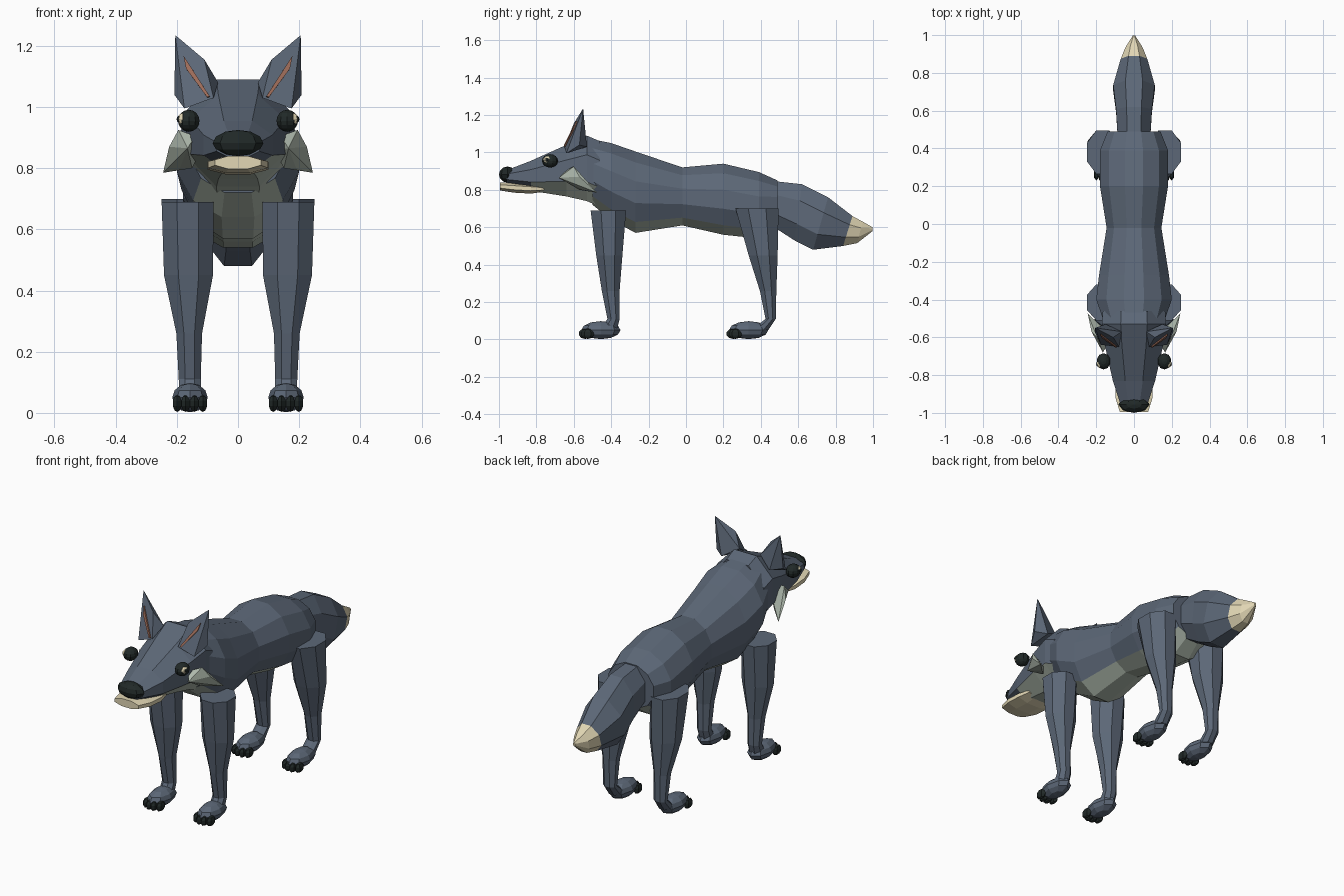
import bpy, bmesh
from math import sin, cos, pi
from mathutils import Vector

cube = bpy.data.objects.get("Cube")
if cube:
    bpy.data.objects.remove(cube, do_unlink=True)


def material(name, r, g, b):
    m = bpy.data.materials.new(name)
    m.diffuse_color = (r, g, b, 1)
    m.use_nodes = True
    bsdf = next(n for n in m.node_tree.nodes if n.type == 'BSDF_PRINCIPLED')
    bsdf.inputs["Base Color"].default_value = (r, g, b, 1)
    return m


SLATE = material("slate fur", .107, .137, .185)
PALE = material("pale grey green", .42, .48, .41)
CREAM = material("cream", .76, .68, .46)
BLACK = material("black", .015, .022, .021)
EARPINK = material("ear orange", .34, .15, .10)


def finish(name, bm, mats):
    bmesh.ops.recalc_face_normals(bm, faces=bm.faces)
    mesh = bpy.data.meshes.new(name)
    bm.to_mesh(mesh)
    bm.free()
    for m in mats:
        mesh.materials.append(m)
    obj = bpy.data.objects.new(name, mesh)
    bpy.context.collection.objects.link(obj)
    return obj


def loft(name, rings, n, mats, rule=None):
    """Skin rings of n points; each ring is a function of (cos, sin)."""
    bm = bmesh.new()
    grid = []
    for ring in rings:
        angles = [(i + .5) * 2 * pi / n for i in range(n)]
        k = 1 / cos(pi / n)
        grid.append([bm.verts.new(ring(k * cos(t), k * sin(t))) for t in angles])
    for j in range(len(grid) - 1):
        for i in range(n):
            a, b = grid[j], grid[j + 1]
            f = bm.faces.new((a[i], a[(i + 1) % n], b[(i + 1) % n], b[i]))
            if rule:
                f.material_index = rule(sin((i + 1) * 2 * pi / n), j)
    bm.faces.new(grid[0])
    last = bm.faces.new(grid[-1])
    if rule:
        last.material_index = rule(0, len(grid) - 2)
    return finish(name, bm, mats)


def upright(y, half, low, high, lean=0):
    """Ring across the body; lean shifts its top backwards."""
    return lambda c, s: (half * c, y + lean * s, (low + high) / 2 + (high - low) / 2 * s)


def level(x, z, half, front, back):
    """Ring around a leg."""
    return lambda c, s: (x + half * c, (front + back) / 2 + (back - front) / 2 * s, z)


def hull(name, points, mat):
    bm = bmesh.new()
    for p in points:
        bm.verts.new(p)
    bmesh.ops.convex_hull(bm, input=bm.verts)
    return finish(name, bm, [mat])


def ball(name, centre, radii, mat, u=8, v=6):
    bm = bmesh.new()
    bmesh.ops.create_uvsphere(bm, u_segments=u, v_segments=v, radius=1)
    for vert in bm.verts:
        vert.co = Vector(a * r + c for a, r, c in zip(vert.co, radii, centre))
    return finish(name, bm, [mat])


# Trunk with a paler underside
loft("body", [
    upright(-.50, .165, .72, 1.07),
    upright(-.40, .20, .64, 1.05),
    upright(-.27, .185, .57, 1.005),
    upright(-.02, .145, .61, .92),
    upright(.20, .18, .56, .94),
    upright(.39, .18, .54, .895),
    upright(.49, .14, .61, .85),
], 12, [SLATE, PALE], lambda s, j: int(s < -.8))

# Tail with a cream tip
loft("tail", [
    upright(.44, .085, .62, .85),
    upright(.60, .095, .53, .83, .02),
    upright(.72, .11, .48, .76, .04),
    upright(.865, .07, .50, .66, .025),
    upright(.93, .045, .515, .63, .015),
    upright(.998, .006, .58, .60),
], 8, [SLATE, CREAM], lambda s, j: int(j > 2))

# Head, throat and jaw
loft("head", [
    upright(-.46, .165, .71, 1.06),
    upright(-.53, .17, .74, 1.09),
    upright(-.64, .155, .765, 1.04),
    upright(-.83, .112, .795, .955),
    upright(-.96, .07, .835, .905),
], 8, [SLATE, PALE], lambda s, j: int(s < -.7 and j < 3))
loft("lower_jaw", [
    upright(-.76, .085, .79, .82),
    upright(-.83, .10, .78, .832),
    upright(-.92, .098, .785, .838),
    upright(-.995, .075, .797, .84),
], 8, [CREAM])
ball("nose", (0, -.955, .882), (.083, .045, .043), BLACK)

for side, s in (("left", 1), ("right", -1)):
    # Ear with a narrow coloured sliver inside
    tip = Vector((s * .205, -.55, 1.235))
    inner = Vector((s * .08, -.65, 1.03))
    outer = Vector((s * .175, -.64, .995))
    hull(side + "_ear", [tip, inner, outer, (s * .065, -.57, 1.08),
                         (s * .11, -.60, 1.155), (s * .208, -.57, 1.04),
                         (s * .15, -.53, 1.03)], SLATE)
    normal = (inner - tip).cross(outer - tip).normalized()
    if normal.y > 0:
        normal = -normal
    sliver = [tip * a + inner * b + outer * (1 - a - b)
              for a, b in ((.68, .2), (.03, .89), (.03, .80), (.5, .23))]
    hull(side + "_inner_ear", [p + normal * d for p in sliver for d in (-.001, .008)], EARPINK)

    # Cheek ruff, a broad spike pointing back and down
    hull(side + "_cheek_tuft", [
        (s * .165, -.68, .865), (s * .14, -.64, .905), (s * .195, -.60, .925),
        (s * .225, -.57, .87), (s * .19, -.55, .80), (s * .15, -.57, .80),
        (s * .12, -.59, .86), (s * .245, -.475, .785)], PALE)

    # Eye
    ball(side + "_eye", (s * .161, -.727, .955), (.037, .043, .036), BLACK, 10, 8)
    ball(side + "_iris", (s * .181, -.739, .96), (.017, .024, .020), CREAM)
    ball(side + "_pupil", (s * .190, -.741, .96), (.011, .013, .012), BLACK)

    # Legs: height, half width, front edge, back edge
    for end, rows, paw_y in (
        ("front", ((.69, .085, -.51, -.32), (.45, .08, -.48, -.34), (.26, .042, -.45, -.355),
                   (.11, .036, -.42, -.355), (.05, .036, -.46, -.37)), -.455),
        ("hind", ((.70, .085, .265, .495), (.45, .08, .335, .49), (.26, .042, .395, .483),
                  (.11, .036, .425, .48), (.05, .036, .35, .44)), .335),
    ):
        name = end + "_" + side
        loft(name + "_leg", [level(s * (.157 + .012 * (h - .05)), h, w, f, b)
                             for h, w, f, b in rows], 8, [SLATE])
        ball(name + "_paw", (s * .157, paw_y, .05), (.058, .105, .048), SLATE)
        for i in range(4):
            x = (i - 1.5) * .028
            ball(name + "_toe_" + str(i + 1),
                 (s * .157 + x, paw_y - .085 + 8 * x * x, .031),
                 (.017, .036, .028), BLACK, 6, 5)
